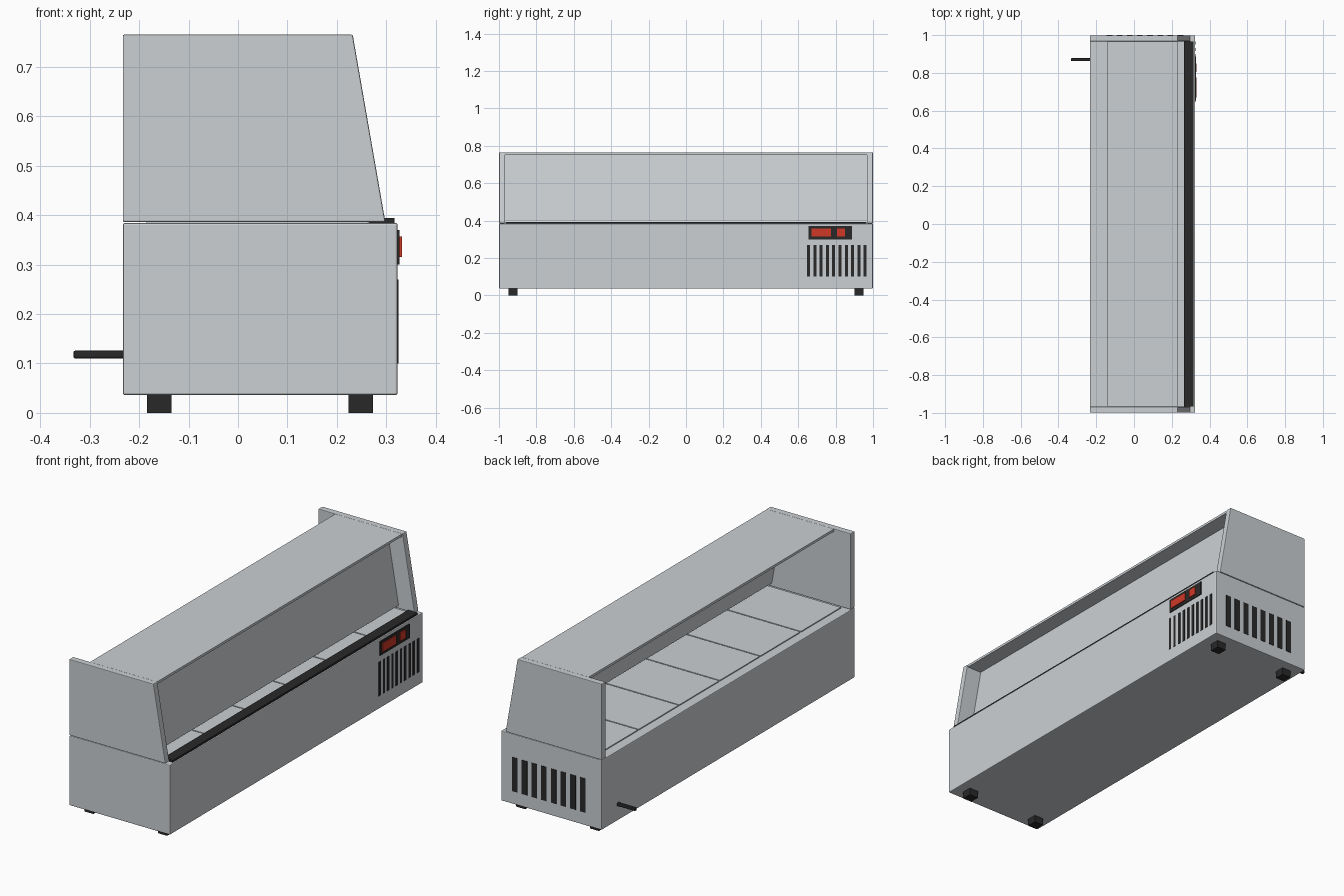
import bpy, bmesh

if "Cube" in bpy.data.objects:
    bpy.data.objects.remove(bpy.data.objects["Cube"])


def material(name, rgb):
    m = bpy.data.materials.new(name)
    m.diffuse_color = (*rgb, 1)
    m.use_nodes = True
    m.node_tree.nodes["Principled BSDF"].inputs["Base Color"].default_value = m.diffuse_color
    return m


STEEL = material("brushed steel", (0.60, 0.63, 0.65))
BLACK = material("black plastic", (0.022, 0.022, 0.022))
RED = material("display red", (0.62, 0.04, 0.02))


def finish(name, bm, mat, bevel=0):
    bmesh.ops.recalc_face_normals(bm, faces=bm.faces)
    mesh = bpy.data.meshes.new(name)
    bm.to_mesh(mesh)
    bm.free()
    mesh.materials.append(mat)
    ob = bpy.data.objects.new(name, mesh)
    bpy.context.collection.objects.link(ob)
    if bevel:
        mod = ob.modifiers.new("edge", "BEVEL")
        mod.width = bevel
        mod.segments = 2
    return ob


def extrude_xz(name, profile, y0, y1, mat, bevel=0):
    """Closed x-z profile pushed from y0 to y1."""
    bm = bmesh.new()
    face = bm.faces.new([bm.verts.new((x, y0, z)) for x, z in profile])
    ext = bmesh.ops.extrude_face_region(bm, geom=[face])["geom"]
    verts = [v for v in ext if isinstance(v, bmesh.types.BMVert)]
    bmesh.ops.translate(bm, verts=verts, vec=(0, y1 - y0, 0))
    return finish(name, bm, mat, bevel)


def box(name, x, y, z, mat, bevel=0):
    profile = [(x[0], z[0]), (x[1], z[0]), (x[1], z[1]), (x[0], z[1])]
    return extrude_xz(name, profile, y[0], y[1], mat, bevel)


# Refrigerated base cabinet
box("base_cabinet", (-0.233, 0.323), (-0.999, 0.999), (0.036, 0.384), STEEL, 0.004)

# Slanted end panels
side = [(-0.233, 0.386), (0.298, 0.386), (0.232, 0.765), (-0.233, 0.765)]
for s, label in ((-1, "front"), (1, "rear")):
    extrude_xz(label + "_end_panel", side, s * 0.967, s * 0.999, STEEL, 0.003)

# Top shelf and the sloping screen set back below it
box("top_shelf", (-0.14, 0.230), (-0.967, 0.967), (0.752, 0.764), STEEL)
screen = [(0.203, 0.402), (0.210, 0.402), (0.149, 0.753), (0.142, 0.753)]
extrude_xz("sloping_screen", screen, -0.967, 0.967, STEEL)

# Row of pan lids on the deck
count, pitch = 6, 0.32
for i in range(count):
    y = (i - (count - 1) / 2) * pitch
    box("pan_lid", (-0.185, 0.262), (y - pitch / 2 + 0.003, y + pitch / 2 - 0.003),
        (0.383, 0.389), STEEL)

# Black trim along the front of the deck
box("front_trim", (0.264, 0.316), (-0.966, 0.966), (0.383, 0.394), BLACK)

# Ventilation slots on the long side and on one end
for i in range(10):
    y = 0.655 + i * 0.0337
    box("side_vent", (0.318, 0.325), (y - 0.008, y + 0.008), (0.10, 0.27), BLACK)
for i in range(8):
    x = -0.130 + i * 0.0537
    box("end_vent", (x - 0.015, x + 0.015), (0.995, 1.001), (0.10, 0.27), BLACK)

# Control panel with display and switch
box("control_panel", (0.318, 0.327), (0.655, 0.888), (0.30, 0.37), BLACK)
box("display", (0.324, 0.332), (0.67, 0.775), (0.315, 0.357), RED)
box("switch", (0.324, 0.332), (0.806, 0.85), (0.315, 0.357), RED)

# Feet
for x in (-0.159, 0.248):
    for y in (-0.925, 0.925):
        box("foot", (x - 0.025, x + 0.025), (y - 0.025, y + 0.025), (0, 0.04), BLACK)

# Power cable stub
box("power_cable", (-0.333, -0.225), (0.862, 0.878), (0.11, 0.126), BLACK, 0.004)
